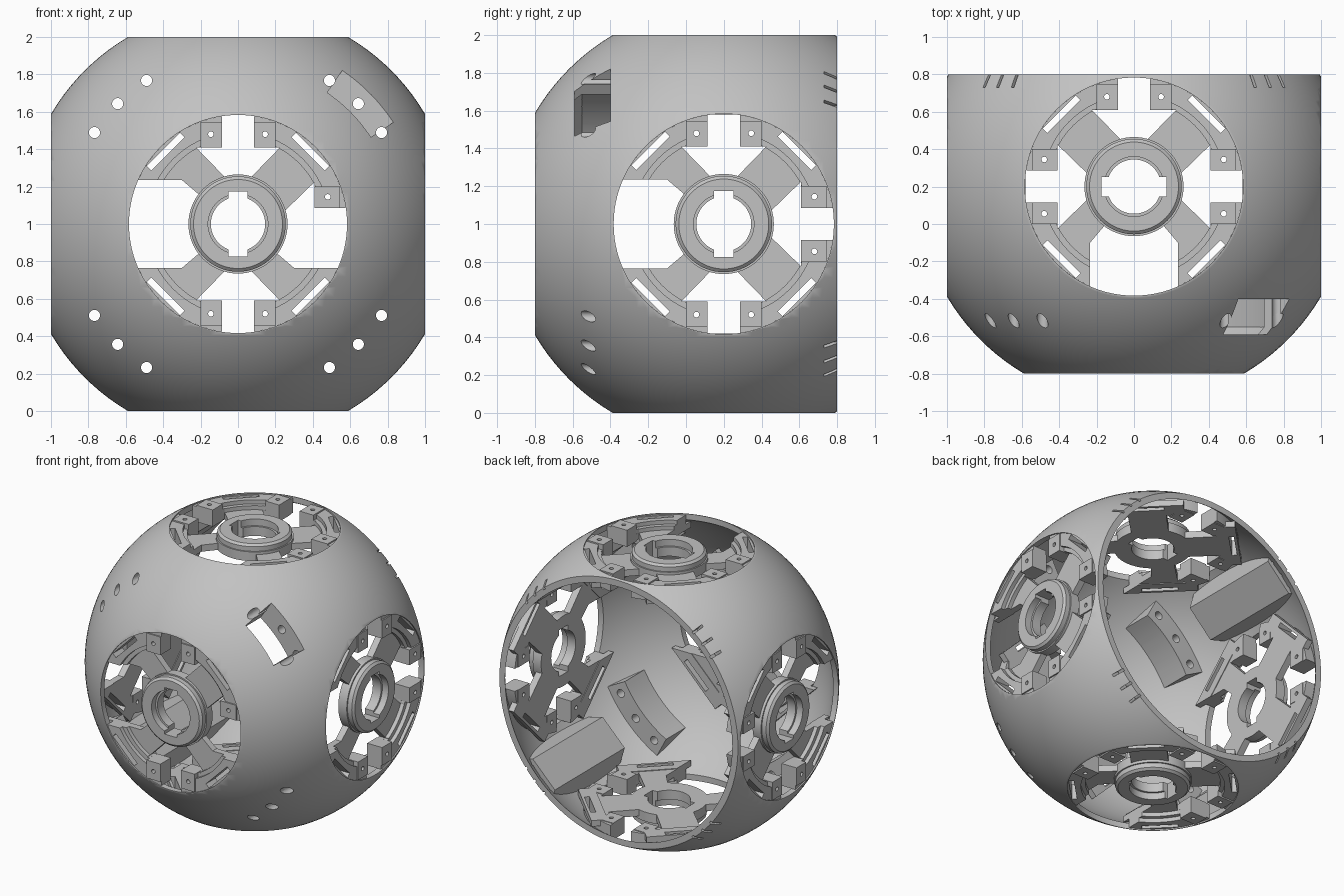
import bpy, bmesh, math
from mathutils import Matrix, Vector

if "Cube" in bpy.data.objects:
    bpy.data.objects.remove(bpy.data.objects["Cube"])

CENTRE = Vector((0, 0.2, 1))
R_OUT, R_IN = 1.16, 1.12

grey = bpy.data.materials.new("plain grey")
grey.use_nodes = True
grey.diffuse_color = (0.54, 0.54, 0.54, 1)
grey.node_tree.nodes["Principled BSDF"].inputs["Base Color"].default_value = (0.54, 0.54, 0.54, 1)


def frame(u, v, n):
    """Local axes u, v, n placed at the ball centre."""
    m = Matrix((u, v, n)).transposed().to_4x4()
    m.translation = CENTRE
    return m


def corner_frame(deg):
    """u points out at an angle in the front plane, n points to the front."""
    c, s = math.cos(math.radians(deg)), math.sin(math.radians(deg))
    return frame((c, 0, s), (-s, 0, c), (0, -1, 0))


def prism(bm, pts, z0, z1, m=Matrix()):
    low = [bm.verts.new(m @ Vector((x, y, z0))) for x, y in pts]
    top = [bm.verts.new(m @ Vector((x, y, z1))) for x, y in pts]
    bm.faces.new(low[::-1])
    bm.faces.new(top)
    for i in range(len(pts)):
        j = (i + 1) % len(pts)
        bm.faces.new((low[i], low[j], top[j], top[i]))


def rect(x0, x1, y0, y1):
    return [(x0, y0), (x1, y0), (x1, y1), (x0, y1)]


def circle(r, n, cx=0, cy=0):
    return [(cx + r * math.cos(math.tau * i / n), cy + r * math.sin(math.tau * i / n)) for i in range(n)]


def sector(r0, r1, half, n=12):
    angs = [math.radians(-half + 2 * half * i / n) for i in range(n + 1)]
    return ([(r1 * math.cos(a), r1 * math.sin(a)) for a in angs]
            + [(r0 * math.cos(a), r0 * math.sin(a)) for a in reversed(angs)])


def lathe(profile, n=72):
    bm = bmesh.new()
    rings = [[bm.verts.new((x, y, z)) for x, y in circle(r, n)] for r, z in profile]
    for k, ring in enumerate(rings):
        nxt = rings[(k + 1) % len(rings)]
        for i in range(n):
            j = (i + 1) % n
            bm.faces.new((ring[i], ring[j], nxt[j], nxt[i]))
    return bm


def make(name, bm, m=Matrix()):
    bmesh.ops.transform(bm, matrix=m, verts=bm.verts)
    bmesh.ops.recalc_face_normals(bm, faces=bm.faces)
    mesh = bpy.data.meshes.new(name)
    bm.to_mesh(mesh)
    bm.free()
    mesh.materials.append(grey)
    ob = bpy.data.objects.new(name, mesh)
    bpy.context.collection.objects.link(ob)
    return ob


def ball(name, r):
    bm = bmesh.new()
    bmesh.ops.create_uvsphere(bm, u_segments=128, v_segments=64, radius=r)
    return make(name, bm, Matrix.Translation(CENTRE))


def boolean(ob, other, op="DIFFERENCE"):
    mod = ob.modifiers.new("cut", "BOOLEAN")
    mod.operation, mod.object, mod.solver = op, other, "EXACT"
    bpy.context.view_layer.objects.active = ob
    bpy.ops.object.modifier_apply(modifier=mod.name)


def drop(*obs):
    for ob in obs:
        bpy.data.objects.remove(ob)


X, Y, Z = Vector((1, 0, 0)), Vector((0, 1, 0)), Vector((0, 0, 1))
# name, axes, wide openings as (side, sign), direction of the keyway
FACES = [
    ("front", frame(X, Z, -Y), {(2, 1), (2, -1), (0, -1)}, "v"),
    ("left", frame(Y, Z, X), {(2, 1), (2, -1)}, "v"),
    ("right", frame(Y, Z, -X), {(2, 1), (2, -1)}, "v"),
    ("top", frame(X, Y, Z), {(3, 1), (3, -1)}, "u"),
    ("bottom", frame(X, Y, -Z), {(3, 1), (3, -1)}, "u"),
]
CORNERS = (45, 135, 225, 315)

# Thin hollow ball, flattened on five sides and open at the back
shell = ball("shell", R_OUT)
bm = bmesh.new()
prism(bm, rect(-1, 1, -0.8, 0.8), 0, 2)
box = make("bounds_cutter", bm)
boolean(shell, box, "INTERSECT")
hollow = ball("hollow_cutter", R_IN)
boolean(shell, hollow)

bm = bmesh.new()
for _, m, _, _ in FACES:
    prism(bm, circle(0.583, 96), 0.75, 1.2, m)
ports = make("port_cutter", bm)

# Screw holes towards the front, shallow grooves along the back rim, one window
bm = bmesh.new()
for c in CORNERS:
    for d in (-12.5, 0, 12.5):
        prism(bm, circle(0.03, 20, 0.91), 0.3, 1.1, corner_frame(c + d))
holes = make("hole_cutter", bm)
bm = bmesh.new()
for c in CORNERS:
    for d in (-6, 0, 6):
        prism(bm, rect(0.98, 1.2, -0.009, 0.009), -0.7, -0.53, corner_frame(c + d))
grooves = make("groove_cutter", bm)
bm = bmesh.new()
prism(bm, sector(0.7, 1.3, 11.3), 0.6, 0.79, corner_frame(44.5))
window = make("window_cutter", bm)
for cutter in (ports, holes, grooves, window):
    boolean(shell, cutter)

# Curved screw blocks in the front corners, long ribs towards the back
limit = ball("limit_cutter", 1.14)
bm = bmesh.new()
for c in CORNERS:
    prism(bm, sector(0.83, 1.17, 17), 0.52, 1.0, corner_frame(c))
blocks = make("corner_blocks", bm)
bm = bmesh.new()
for c in CORNERS:
    prism(bm, [(0.95, -0.13), (1.15, -0.24), (1.15, 0.24), (0.95, 0.13)], -0.53, 0.3, corner_frame(c))
ribs = make("back_ribs", bm)
for ob in (blocks, ribs):
    boolean(ob, limit, "INTERSECT")
for cutter in (holes, window, ports):
    boolean(blocks, cutter)
drop(box, hollow, ports, holes, grooves, window, limit)

# Hub carriers in the five ports
NARROW = [(0.2, 0.03), (0.24, 0.06), (0.41, 0.225), (0.41, 0.085), (0.7, 0.085)]
WIDE = [(0.2, 0.15), (0.3, 0.235), (0.7, 0.235)]
PLATE = [(0.2, -0.12), (0.583, -0.12), (0.583, -0.01), (0.49, -0.01),
         (0.49, -0.04), (0.46, -0.04), (0.46, -0.07), (0.2, -0.07)]
HUB = [(0.145, -0.12), (0.265, -0.12), (0.265, -0.05), (0.255, -0.05), (0.255, -0.015),
       (0.238, 0), (0.16, 0), (0.16, -0.05), (0.145, -0.05)]

for name, axes, wide, key in FACES:
    m = axes @ Matrix.Translation((0, 0, 1))
    cut, pads, screws, feet = (bmesh.new() for _ in range(4))
    for side in range(4):
        rot = Matrix.Rotation(side * math.pi / 2, 4, "Z")
        upper = WIDE if (side, 1) in wide else NARROW
        lower = WIDE if (side, -1) in wide else NARROW
        prism(cut, upper + [(a, -b) for a, b in reversed(lower)], -0.3, 0.2, rot)
        diagonal = Matrix.Rotation((side + 0.5) * math.pi / 2, 4, "Z")
        prism(cut, rect(0.53, 0.565, -0.125, 0.125), -0.3, 0.2, diagonal)
        prism(feet, rect(0.47, 0.585, -0.26, 0.26), -0.125, -0.08, diagonal)
        for s in (1, -1):
            if (side, s) not in wide:
                prism(screws, circle(0.015, 16, 0.48, 0.145 * s), -0.3, 0.2, rot)
                b0, b1 = sorted((0.085 * s, 0.2 * s))
                prism(pads, rect(0.41, 0.545, b0, b1), -0.125, 0, rot)
    plate = make(name + "_carrier_plate", lathe(PLATE), m)
    foot_ob = make(name + "_straight_feet", feet, m)
    pad_ob = make(name + "_screw_pads", pads, m)
    cutter = make("carrier_cutter", cut, m)
    screw = make("screw_cutter", screws, m)
    for ob in (plate, foot_ob):
        boolean(ob, cutter)
    for ob in (plate, foot_ob, pad_ob):
        boolean(ob, screw)
    # bearing hub with a keyway
    hub = make(name + "_hub", lathe(HUB), m)
    bm = bmesh.new()
    w, h = (0.175, 0.052) if key == "u" else (0.052, 0.175)
    prism(bm, rect(-w, w, -h, h), -0.3, 0.2)
    keyway = make("keyway_cutter", bm, m)
    boolean(hub, keyway)
    drop(cutter, screw, keyway)

# Smooth round surfaces, sharp edges kept
bpy.ops.object.select_all(action="DESELECT")
for ob in bpy.context.collection.objects:
    if ob.type == "MESH":
        ob.select_set(True)
        bpy.context.view_layer.objects.active = ob
bpy.ops.object.shade_smooth_by_angle(angle=math.radians(30))
